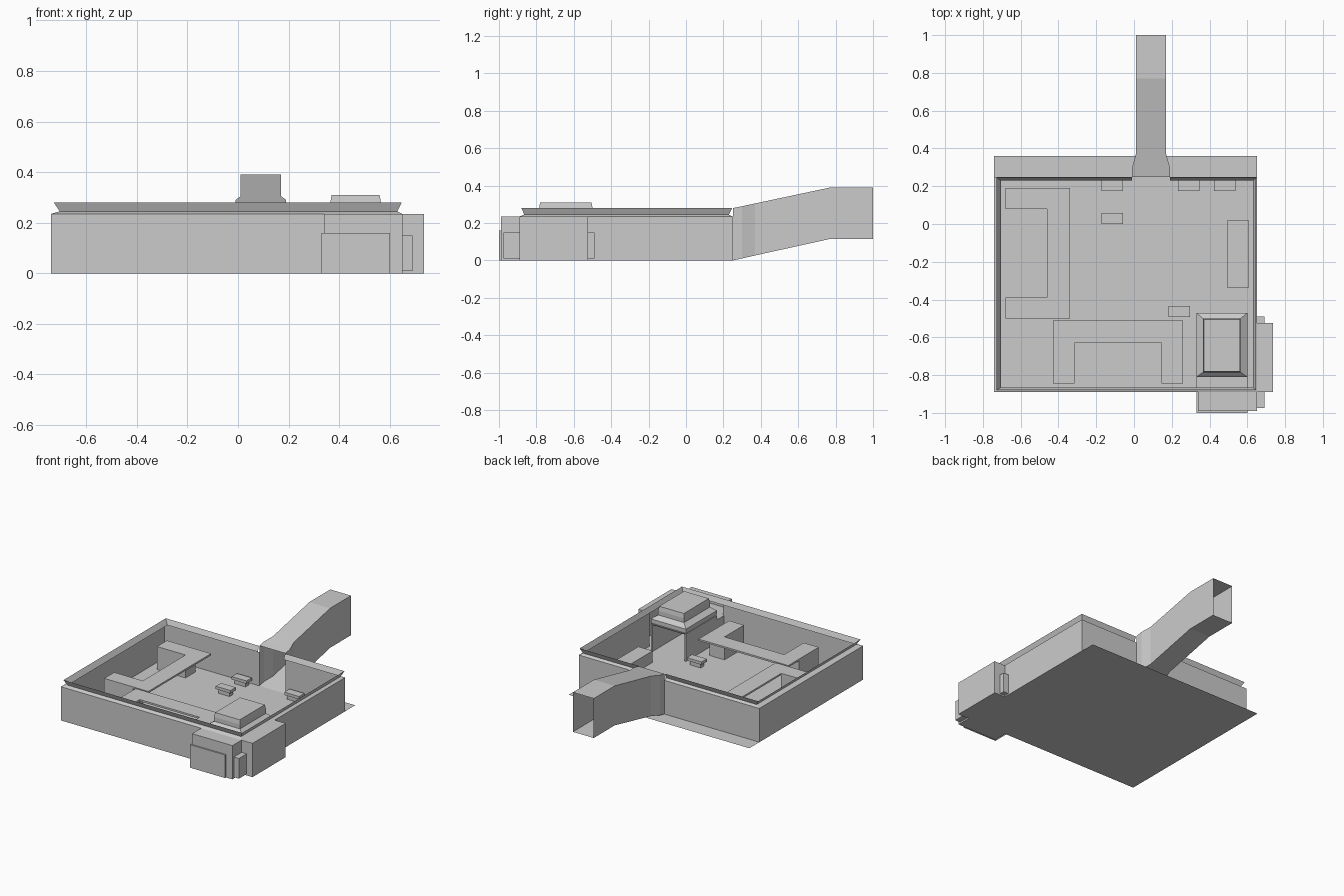
import bpy

if "Cube" in bpy.data.objects:
    bpy.data.objects.remove(bpy.data.objects["Cube"])


def mesh(name, verts, faces):
    me = bpy.data.meshes.new(name)
    me.from_pydata(verts, [], faces)
    me.update()
    ob = bpy.data.objects.new(name, me)
    bpy.context.collection.objects.link(ob)
    return ob


def loft(name, rings, caps=(False, False), closed=True):
    """Skin equal-length rings of points, optionally capping either end."""
    n = len(rings[0])
    verts = [p for r in rings for p in r]
    faces = []
    for i in range(len(rings) - 1):
        for j in range(n if closed else n - 1):
            k = (j + 1) % n
            faces.append((i * n + j, i * n + k, (i + 1) * n + k, (i + 1) * n + j))
    if caps[0]:
        faces.append(tuple(range(n))[::-1])
    if caps[1]:
        faces.append(tuple(range((len(rings) - 1) * n, len(rings) * n)))
    return mesh(name, verts, faces)


def rect(x0, x1, y0, y1, z):
    return [(x0, y0, z), (x1, y0, z), (x1, y1, z), (x0, y1, z)]


def box(name, x0, x1, y0, y1, z0, z1, skip=""):
    """Box; skip names the open sides: b(ottom) t(op) f(ront) r(ight) k(back) l(eft)."""
    v = rect(x0, x1, y0, y1, z0) + rect(x0, x1, y0, y1, z1)
    f = {"b": (3, 2, 1, 0), "t": (4, 5, 6, 7), "f": (0, 1, 5, 4),
         "r": (1, 2, 6, 5), "k": (2, 3, 7, 6), "l": (3, 0, 4, 7)}
    return mesh(name, v, [q for k, q in f.items() if k not in skip])


L, R, F, B = -0.74, 0.65, -0.89, 0.25      # room limits
DL, DR = -0.01, 0.19                       # doorway to the passage
WALL = 0.235

# Floor runs a little past the back wall
mesh("floor", rect(L, R, F, 0.36, 0), [(0, 1, 2, 3)])


# Walls: one open strip per side of the doorway, broken at the corner alcove
def wall(name, path):
    loft(name, [[(x, y, z) for x, y in path] for z in (0, WALL)], closed=False)


wall("main_walls", [(DL, B), (L, B), (L, F), (0.34, F)])
wall("right_walls", [(R, -0.525), (R, B), (DR, B)])

# Crown trim: ledge inwards, then flare outwards
trim = []
for dl, dr, df, db, z in ((0, 0, 0, 0, WALL), (.035, .02, .025, .02, .245), (.012, .003, .01, .004, .28)):
    l, r, f, b = L + dl, R - dr, F + df, B - db
    trim.append([(DL, b, z), (l, b, z), (l, f, z), (r, f, z), (r, b, z), (DR, b, z)])
loft("crown_trim", trim, closed=False)

# Sloping passage, open at both ends
passage = []
for y, x0, x1, z0, z1 in ((B, DL, DR, 0, .28), (.30, DL, DR, .011, .29), (.37, .01, .17, .027, .305),
                          (.77, .01, .17, .115, .39), (1.0, .01, .17, .115, .39)):
    passage.append([(x0, y, z0), (x1, y, z0), (x1, y, z1), (x0, y, z1)])
loft("passage", passage)

# Corner alcoves opening into the room
box("front_alcove", 0.34, R, -0.99, F, 0, WALL, "k")
box("right_alcove", R, 0.735, F, -0.525, 0, WALL, "l")
box("front_side_niche", R, 0.69, -0.975, F, 0.01, 0.15, "l")
box("right_side_niche", R, 0.69, -0.525, -0.49, 0.01, 0.15, "l")

# Booth in the corner, open at the back, with its stepped hood
box("booth_front", 0.33, 0.60, -1.0, -0.81, 0, 0.16, "bk")
for side, x in (("left", 0.33), ("right", 0.588)):
    box("booth_panel_" + side, x, x + 0.012, -0.81, -0.47, 0, 0.19)
loft("booth_hood", [rect(.34, .59, -.80, -.48, .18), rect(.33, .60, -.81, -.47, .20),
                    rect(.33, .60, -.81, -.47, .225), rect(.365, .565, -.785, -.50, .25),
                    rect(.365, .565, -.785, -.50, .28), rect(.37, .56, -.78, -.505, .31)],
     (True, True))

# Two C-shaped counters: end blocks bridged by a top slab
H = 0.16
box("left_counter_top", -0.46, -0.34, -0.50, 0.19, H - 0.012, H)
for end, y0, y1 in (("near", -0.50, -0.39), ("far", 0.08, 0.19)):
    box("left_counter_end_" + end, -0.68, -0.46, y0, y1, 0, H, "b")
box("front_counter_top", -0.43, 0.26, -0.63, -0.51, H - 0.012, H)
for end, x0, x1 in (("left", -0.43, -0.315), ("right", 0.145, 0.26)):
    box("front_counter_end_" + end, x0, x1, -0.845, -0.63, 0, H, "b")

# Bench by the right wall
box("bench", 0.495, 0.605, -0.34, 0.02, 0, 0.08, "b")

# Small stools: slab seat on a narrower base
for i, (x, y) in enumerate(((-.115, .03), (-.115, .205), (.29, .205), (.48, .205), (.24, -.4625))):
    box(f"stool_base_{i}", x - .042, x + .042, y - .018, y + .018, 0, .03, "b")
    box(f"stool_seat_{i}", x - .057, x + .057, y - .029, y + .029, .03, .05)
